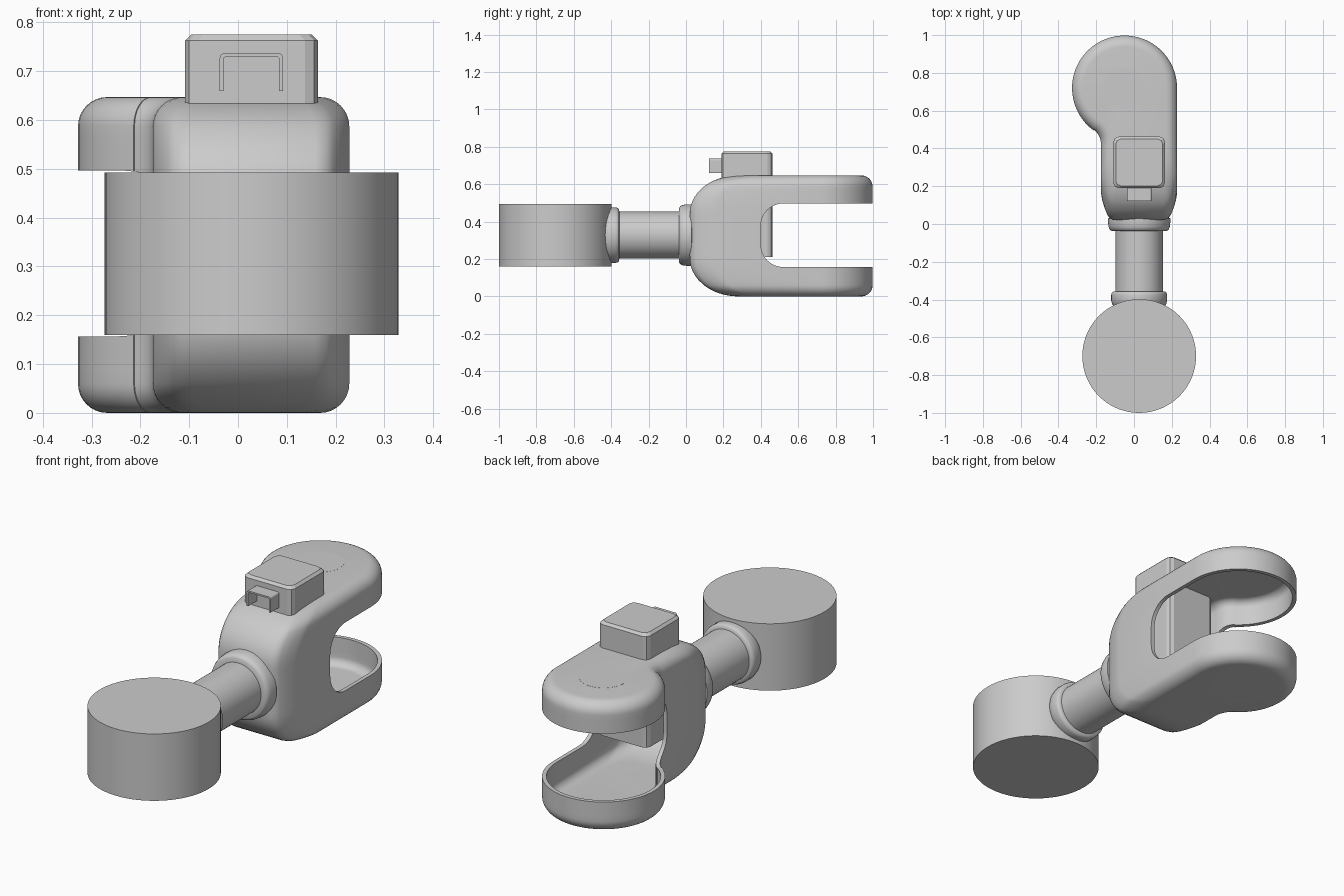
import bpy, bmesh, math
from mathutils import Matrix

if "Cube" in bpy.data.objects:
    bpy.data.objects.remove(bpy.data.objects["Cube"])

CX, CZ = 0.0275, 0.3275          # axis of the arm
TOP = 0.647                      # height of the fork
WALL = 0.02

grey = bpy.data.materials.new("plain_grey")
grey.diffuse_color = (0.6, 0.6, 0.6, 1)
grey.use_nodes = True
grey.node_tree.nodes["Principled BSDF"].inputs["Base Color"].default_value = grey.diffuse_color


def finish(name, bm, smooth=True):
    bmesh.ops.recalc_face_normals(bm, faces=bm.faces)
    me = bpy.data.meshes.new(name)
    bm.to_mesh(me)
    bm.free()
    ob = bpy.data.objects.new(name, me)
    bpy.context.collection.objects.link(ob)
    me.materials.append(grey)
    if smooth:
        shade(ob)
    return ob


def shade(ob):
    bpy.ops.object.select_all(action='DESELECT')
    ob.select_set(True)
    bpy.context.view_layer.objects.active = ob
    bpy.ops.object.shade_smooth_by_angle(angle=math.radians(35))


def loft(name, rings, smooth=True):
    """Closed solid through rings of equal point count."""
    bm = bmesh.new()
    vs = [[bm.verts.new(p) for p in r] for r in rings]
    n = len(rings[0])
    for a, b in zip(vs, vs[1:]):
        for i in range(n):
            j = (i + 1) % n
            bm.faces.new((a[i], a[j], b[j], b[i]))
    bm.faces.new(vs[0][::-1])
    bm.faces.new(vs[-1])
    return finish(name, bm, smooth)


def cylinder(name, r, z0, z1, x, y, seg=72):
    circle = [(x + r * math.cos(2 * math.pi * i / seg),
               y + r * math.sin(2 * math.pi * i / seg)) for i in range(seg)]
    return loft(name, [[(a, b, z) for a, b in circle] for z in (z0, z1)])


def turned(name, profile, seg=56):
    """Solid of revolution about the arm axis, profile of (y, radius)."""
    return loft(name, [[(CX + r * math.cos(2 * math.pi * i / seg), y,
                         CZ + r * math.sin(2 * math.pi * i / seg))
                        for i in range(seg)] for y, r in profile])


def arc(cx, cy, r, a0, a1, n):
    return [(cx + r * math.cos(math.radians(a0 + (a1 - a0) * i / n)),
             cy + r * math.sin(math.radians(a0 + (a1 - a0) * i / n)))
            for i in range(n + 1)]


def fork_outline(z, t):
    """Plan outline of the fork at height z, inset by t."""
    rim = 0.06 - t
    h = min(z - t, TOP - t - z)
    d = t
    if h < rim:
        d += rim - math.sqrt(max(0, rim ** 2 - (rim - h) ** 2))
    # front edge slopes back towards top and bottom
    u = abs(z - TOP / 2)
    v = min(1, max(0, (u - 0.12) / (TOP / 2 - t - 0.12)))
    yf = 0.28 - 0.26 * math.sqrt(1 - v * v) + t * (1 - v)
    pts = arc(-0.05, 0.72, 0.278 - d, 0, 233.9, 40)       # round head
    pts += arc(-0.265, 0.425, 0.09 + d, 53.9, 0, 8)       # neck fillet
    hw = 0.201 - d
    side = [(hw, yf + 0.14), (hw - 0.006, yf + 0.105), (hw - 0.018, yf + 0.065),
            (hw - 0.032, yf + 0.03), (hw - 0.046, yf + 0.01), (hw - 0.07, yf)]
    mid = 0.027
    pts += [(mid - x, y) for x, y in side]
    pts += [(mid + x, y) for x, y in reversed(side)]
    return [(x, y, z) for x, y in pts]


def fork_solid(name, t):
    lo, hi = t, TOP - t
    rim = 0.06 - t
    ends = [rim * (1 - math.cos(math.pi / 2 * i / 8)) for i in range(9)]
    inner = [lo + rim + (hi - lo - 2 * rim) * i / 20 for i in range(1, 20)]
    zs = [lo + e for e in ends] + inner + [hi - e for e in reversed(ends)]
    return loft(name, [fork_outline(z, t) for z in zs], False)


def cut(ob, cutter):
    m = ob.modifiers.new("cut", 'BOOLEAN')
    m.operation = 'DIFFERENCE'
    m.solver = 'EXACT'
    m.object = cutter
    bpy.context.view_layer.objects.active = ob
    bpy.ops.object.modifier_apply(modifier=m.name)
    bpy.data.objects.remove(cutter, do_unlink=True)


# hollow fork with a rounded slot through its rear
fork = fork_solid("fork_shell", 0)
cut(fork, fork_solid("hollow_cutter", WALL))
slot = [(1.2, 0.157)] + arc(0.52, 0.277, 0.12, 270, 180, 10)
slot += arc(0.52, 0.377, 0.12, 180, 90, 10) + [(1.2, 0.497)]
cut(fork, loft("slot_cutter", [[(x, y, z) for y, z in slot] for x in (-0.6, 0.6)], False))
shade(fork)

# flush pivot discs in both prongs
for name, z0, z1 in (("upper_pivot_disc", TOP - 0.015, TOP + 0.0005),
                     ("lower_pivot_disc", 0.0, 0.015)):
    cylinder(name, 0.11, z0, z1, -0.05, 0.72, 40)

# drum at the front
cylinder("front_drum", 0.301, 0.16, 0.493, CX, -0.699)

# round arm and its two collars
turned("arm", [(-0.45, 0.126), (0.03, 0.126)])
turned("front_collar", [(-0.46, 0.1), (-0.45, 0.125), (-0.425, 0.143), (-0.405, 0.148),
                        (-0.375, 0.148), (-0.364, 0.145), (-0.358, 0.138), (-0.356, 0.12)])
turned("rear_collar", [(-0.038, 0.12), (-0.036, 0.147), (-0.03, 0.156), (-0.015, 0.162),
                       (0.01, 0.165), (0.03, 0.165), (0.036, 0.13)])

# block with cut corners, passing through the fork roof
def block_ring(z, inset):
    x, y, c = 0.136 - inset, 0.136 - inset, 0.026
    quad = [(x, y - c), (x - c * 0.3, y - c * 0.3), (x - c, y)]
    pts = quad + [(-a, b) for a, b in reversed(quad)]
    pts += [(-a, -b) for a, b in pts]
    return [(CX + a, 0.326 + b, z) for a, b in pts]

loft("block", [block_ring(0.21, 0), block_ring(0.763, 0), block_ring(0.775, 0.012)], False)

# thin arched hook on the front of the block
outer = [(0.065, 0.66)] + arc(0.055, 0.727, 0.01, 0, 90, 4)
outer += [(-x, z) for x, z in reversed(outer)]
inner = [(0.057, 0.66)] + arc(0.053, 0.725, 0.004, 0, 90, 4)
inner += [(-x, z) for x, z in reversed(inner)]
hook = outer + inner[::-1]
loft("hook", [[(CX + x, y, z) for x, z in hook] for y in (0.122, 0.195)], False)
